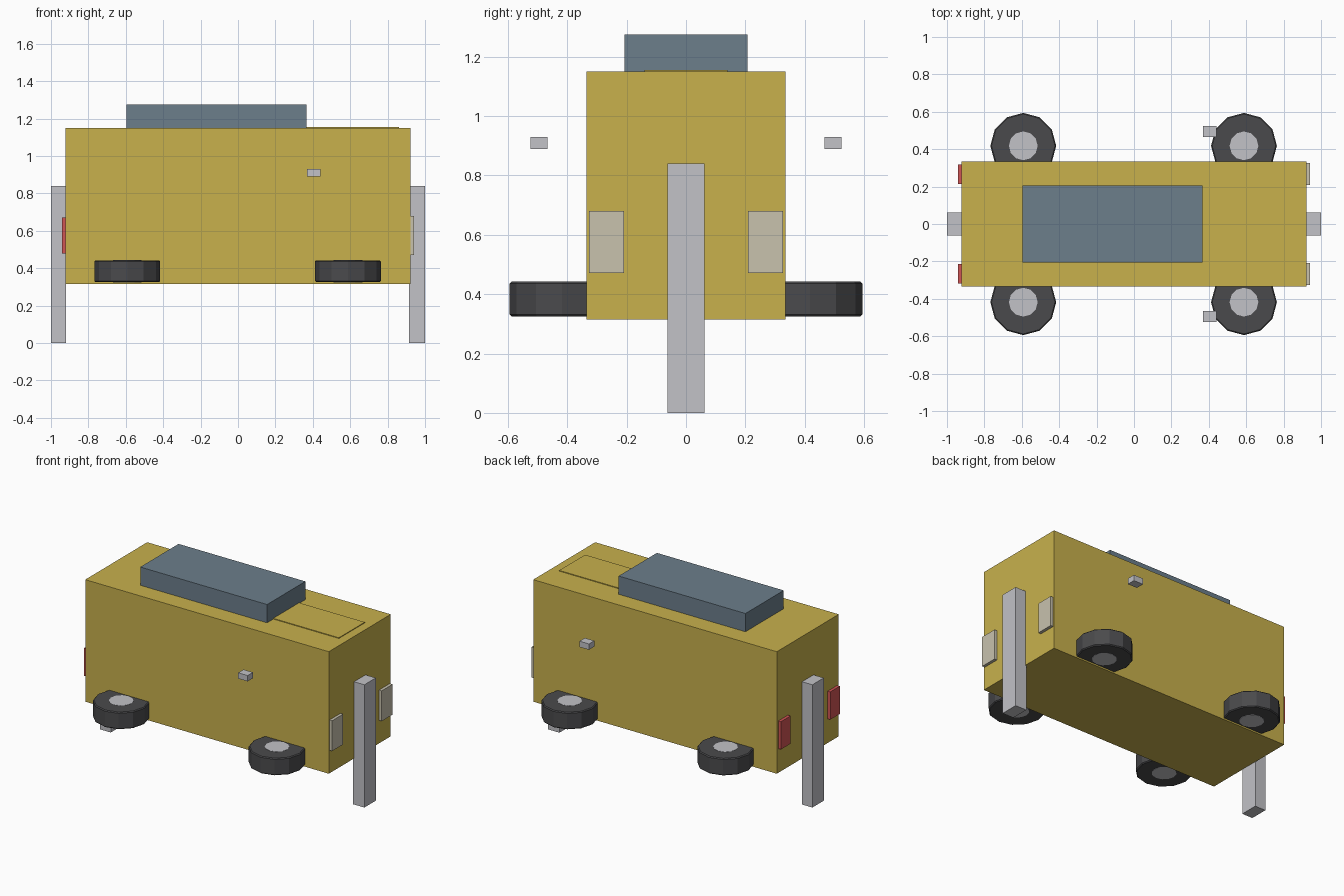
import bpy
import bmesh
from mathutils import Matrix, Vector

default = bpy.data.objects.get("Cube")
if default:
    bpy.data.objects.remove(default, do_unlink=True)


def material(name, color):
    mat = bpy.data.materials.new(name)
    mat.use_nodes = True
    rgba = (*color, 1)
    mat.diffuse_color = rgba
    mat.node_tree.nodes["Principled BSDF"].inputs["Base Color"].default_value = rgba
    return mat


YELLOW = material("mustard paint", (0.58, 0.44, 0.073))
GLASS = material("blue grey glass", (0.15, 0.21, 0.26))
METAL = material("light metal", (0.54, 0.54, 0.57))
RUBBER = material("dark rubber", (0.068, 0.068, 0.072))
CREAM = material("headlight cream", (0.58, 0.54, 0.42))
RED = material("tail light red", (0.63, 0.09, 0.09))


def finish(name, bm, mat):
    mesh = bpy.data.meshes.new(name)
    bm.to_mesh(mesh)
    bm.free()
    mesh.materials.append(mat)
    obj = bpy.data.objects.new(name, mesh)
    bpy.context.collection.objects.link(obj)
    return obj


def box(name, low, high, mat):
    low, high = Vector(low), Vector(high)
    bm = bmesh.new()
    place = Matrix.Translation((low + high) / 2) @ Matrix.Diagonal((*(high - low), 1))
    bmesh.ops.create_cube(bm, size=1, matrix=place)
    return finish(name, bm, mat)


def disc(name, center, radius, height, mat, bevel=0):
    bm = bmesh.new()
    bmesh.ops.create_cone(bm, cap_ends=True, segments=12, radius1=radius,
                          radius2=radius, depth=height,
                          matrix=Matrix.Translation(center))
    if bevel:
        rims = [e for e in bm.edges if abs(e.verts[0].co.z - e.verts[1].co.z) < 1e-4]
        bmesh.ops.bevel(bm, geom=rims, offset=bevel, segments=1, affect='EDGES')
    return finish(name, bm, mat)


# Body, roof cabin and hood panel
box("body", (-0.922, -0.335, 0.315), (0.922, 0.335, 1.15), YELLOW)
box("cabin", (-0.595, -0.207, 1.145), (0.365, 0.207, 1.275), GLASS)
box("hood_panel", (0.33, -0.14, 1.145), (0.862, 0.14, 1.155), YELLOW)

# Upright bumpers
box("front_bumper", (0.915, -0.062, 0), (1, 0.062, 0.84), METAL)
box("rear_bumper", (-1, -0.062, 0), (-0.92, 0.062, 0.84), METAL)

# Paired parts on each side
for side, s in (("left", 1), ("right", -1)):
    def pair(name, x, y, z, mat):
        ys = sorted(s * v for v in y)
        box(f"{side}_{name}", (x[0], ys[0], z[0]), (x[1], ys[1], z[1]), mat)

    pair("headlight", (0.915, 0.942), (0.209, 0.327), (0.472, 0.68), CREAM)
    pair("tail_light", (-0.942, -0.915), (0.215, 0.318), (0.48, 0.67), RED)
    pair("mirror", (0.368, 0.44), (0.466, 0.524), (0.89, 0.93), METAL)

    # Wheels lying flat
    for end, x in (("front", 0.588), ("rear", -0.592)):
        center = (x, s * 0.418, 0.384)
        disc(f"{end}_{side}_tire", center, 0.176, 0.117, RUBBER, 0.006)
        disc(f"{end}_{side}_hub", center, 0.077, 0.119, METAL)
